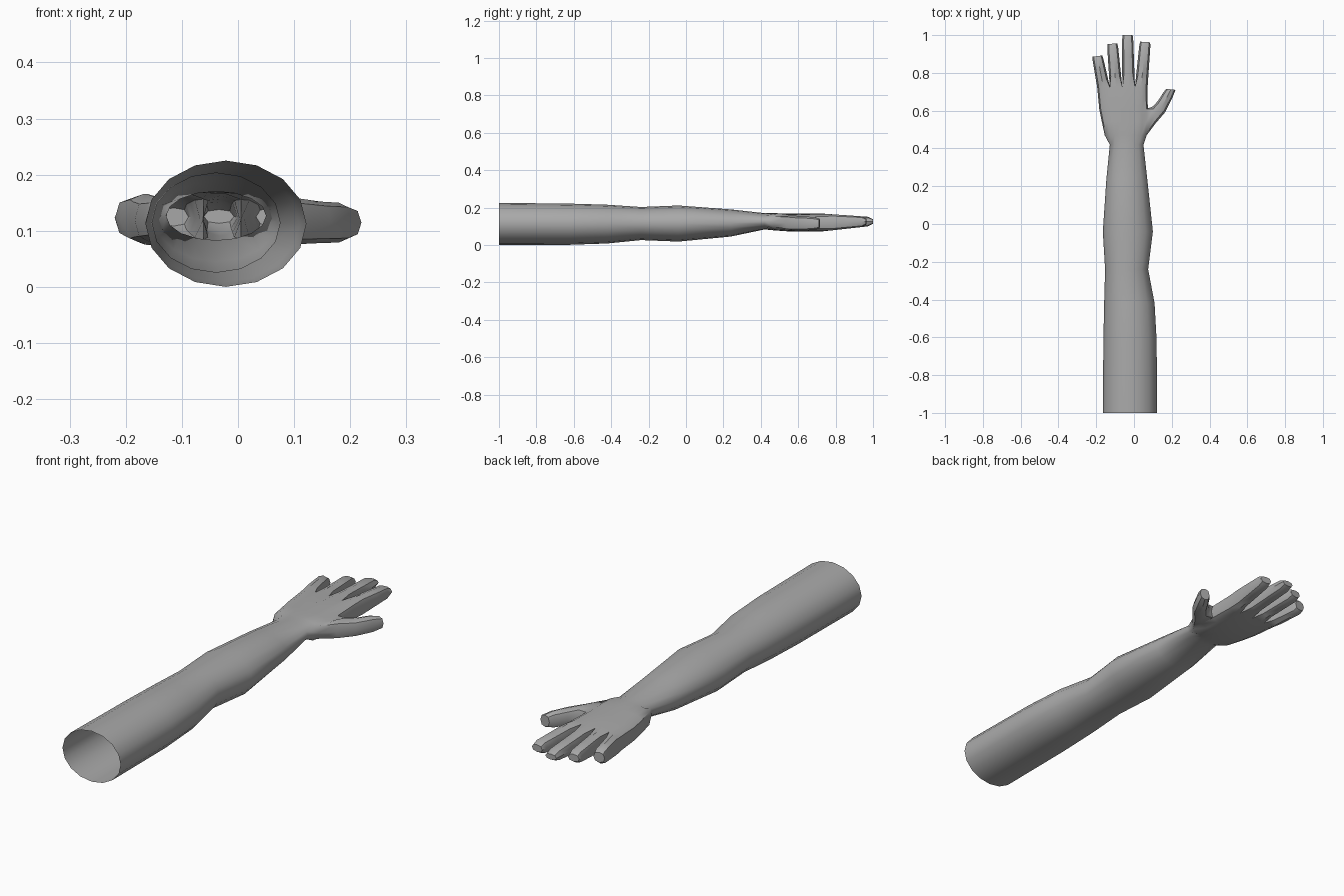
import bpy
import bmesh
import math

cube = bpy.data.objects.get("Cube")
if cube:
    bpy.data.objects.remove(cube, do_unlink=True)

skin = bpy.data.materials.new("plain grey")
skin.use_nodes = True
grey = (0.4, 0.4, 0.4, 1)
skin.diffuse_color = grey
skin.node_tree.nodes["Principled BSDF"].inputs["Base Color"].default_value = grey

bm = bmesh.new()


def ring(coords):
    return [bm.verts.new(c) for c in coords]


def loft(a, b):
    """Join two rings that have the same number of points."""
    n = len(a)
    return [bm.faces.new((a[i], a[(i + 1) % n], b[(i + 1) % n], b[i])) for i in range(n)]


# Eight-sided section shared by the fingers and the thumb (across, up)
OCTAGON = [(-.72, .78), (0, 1), (.72, .78), (1, 0), (.72, -.78), (0, -1), (-.72, -.78), (-1, 0)]


def digit_ring(a, b, lo, hi):
    """Octagon spanning from plan point a to plan point b, between two heights."""
    return ring([((a[0] + b[0]) / 2 + u * (b[0] - a[0]) / 2,
                  (a[1] + b[1]) / 2 + u * (b[1] - a[1]) / 2,
                  (lo + hi) / 2 + v * (hi - lo) / 2) for u, v in OCTAGON])


def digit(root, sections):
    """Grow a closed digit out of an existing loop of eight points."""
    for s in sections:
        new = digit_ring(*s)
        loft(root, new)
        root = new
    bm.faces.new(root)


# Arm: 16-sided open tube (y, left x, right x, low z, high z)
ARM = [(-1, -.165, .122, 0, .225), (-.62, -.162, .12, .001, .221),
       (-.42, -.158, .109, .008, .215), (-.24, -.153, .075, .026, .203),
       (-.04, -.165, .1, .018, .211), (.24, -.146, .07, .045, .19),
       (.42, -.128, .05, .083, .17)]
prev = None
for y, xl, xr, lo, hi in ARM:
    angles = [math.pi - math.tau * k / 16 for k in range(16)]
    cur = ring([((xl + xr) / 2 + math.cos(t) * (xr - xl) / 2, y,
                 (lo + hi) / 2 + math.sin(t) * (hi - lo) / 2) for t in angles])
    if prev:
        loft(prev, cur)
    prev = cur
wrist = prev

# Palm: 20-point rings, ending in grooves between the knuckles
PALM = [(.47, -.155, .067, .078, .17), (.54, -.17, .074, .073, .168),
        (.61, -.184, .073, .071, .167), (.725, -.195, .072, .072, .168)]
ACROSS = [-.94, -.75, -.5, -.25, 0, .25, .5, .75, .94]
SMOOTH = [.6, .88, .94, .98, 1, .98, .94, .88, .6]
KNUCKLE = [.66, .95, .74, 1, .76, 1, .74, .95, .66]
palm = []
for i, (y, xl, xr, lo, hi) in enumerate(PALM):
    up = KNUCKLE if i == 3 else SMOOTH
    top = list(zip(ACROSS, up))
    section = [(-1, 0)] + top + [(1, 0)] + [(u, -v) for u, v in reversed(top)]
    palm.append(ring([((xl + xr) / 2 + u * (xr - xl) / 2, y,
                       (lo + hi) / 2 + v * (hi - lo) / 2) for u, v in section]))

# Wrist: step from 16 points to 20, with triangles at the four corners
step = [0] + [min(max(j - 1, 1), 7) for j in range(1, 10)]
step += [s + 8 for s in step]
for j in range(20):
    k = (j + 1) % 20
    a, b = wrist[step[j]], wrist[step[k]]
    corners = (a, palm[0][k], palm[0][j]) if a == b else (a, b, palm[0][k], palm[0][j])
    bm.faces.new(corners)

# Palm skin, left open on the thumb side
thumb_hole = []
for i in range(3):
    faces = loft(palm[i], palm[i + 1])
    if i < 2:
        thumb_hole += faces[9:11]
bmesh.ops.delete(bm, geom=thumb_hole, context='FACES_ONLY')
bm.verts.remove(palm[1][10])

# Thumb
r0, r1, r2 = palm[:3]
digit([r0[9], r1[9], r2[9], r2[10], r2[11], r1[11], r0[11], r0[10]], [
    ((.112, .53), (.1, .622), .076, .158),
    ((.165, .592), (.127, .652), .078, .152),
    ((.202, .665), (.158, .7), .079, .15),
    ((.22, .71), (.172, .716), .088, .141)])

# Four fingers: left and right edge at the tip, and reach
knuckles = palm[3]
edges = [-.195, -.128, -.062, .005, .072]
TIPS = [(-.222, -.166, .89), (-.143, -.086, .955), (-.063, -.005, 1), (.03, .088, .963)]
for f, (xl, xr, reach) in enumerate(TIPS):
    s = 1 + 2 * f
    left = knuckles[0] if f == 0 else bm.verts.new((edges[f], .725, .12)) if f == 1 else shared
    if f < 3:
        new_shared = bm.verts.new((edges[f + 1], .725, .12)) if f else None
    if f == 0:
        new_shared = bm.verts.new((edges[1], .725, .12))
    elif f == 1:
        bm.verts.remove(left)
        left = shared
    right = knuckles[10] if f == 3 else new_shared
    root = [knuckles[s], knuckles[s + 1], knuckles[s + 2], right,
            knuckles[20 - s - 2], knuckles[20 - s - 1], knuckles[20 - s], left]
    sections = []
    for t, pinch in ((.25, 0), (.6, 0), (.9, 0), (1, .011)):
        y = .725 + t * (reach - .725)
        a = edges[f] + t * (xl - edges[f])
        b = edges[f + 1] + t * (xr - edges[f + 1])
        lean = (xr + xl - edges[f] - edges[f + 1]) * -.06
        sections.append(((a + pinch * .2, y - lean), (b - pinch * .2, y + lean * .5),
                         .072 + (y - .725) * .11 + pinch, .168 - (y - .725) * .07 - pinch))
    digit(root, sections)
    shared = new_shared

bmesh.ops.recalc_face_normals(bm, faces=bm.faces)
mesh = bpy.data.meshes.new("arm_and_hand")
bm.to_mesh(mesh)
bm.free()
mesh.materials.append(skin)
arm = bpy.data.objects.new("arm_and_hand", mesh)
bpy.context.collection.objects.link(arm)

# Smooth skin with crisp finger ends
bpy.ops.object.select_all(action='DESELECT')
arm.select_set(True)
bpy.context.view_layer.objects.active = arm
bpy.ops.object.shade_smooth_by_angle(angle=math.radians(40))
